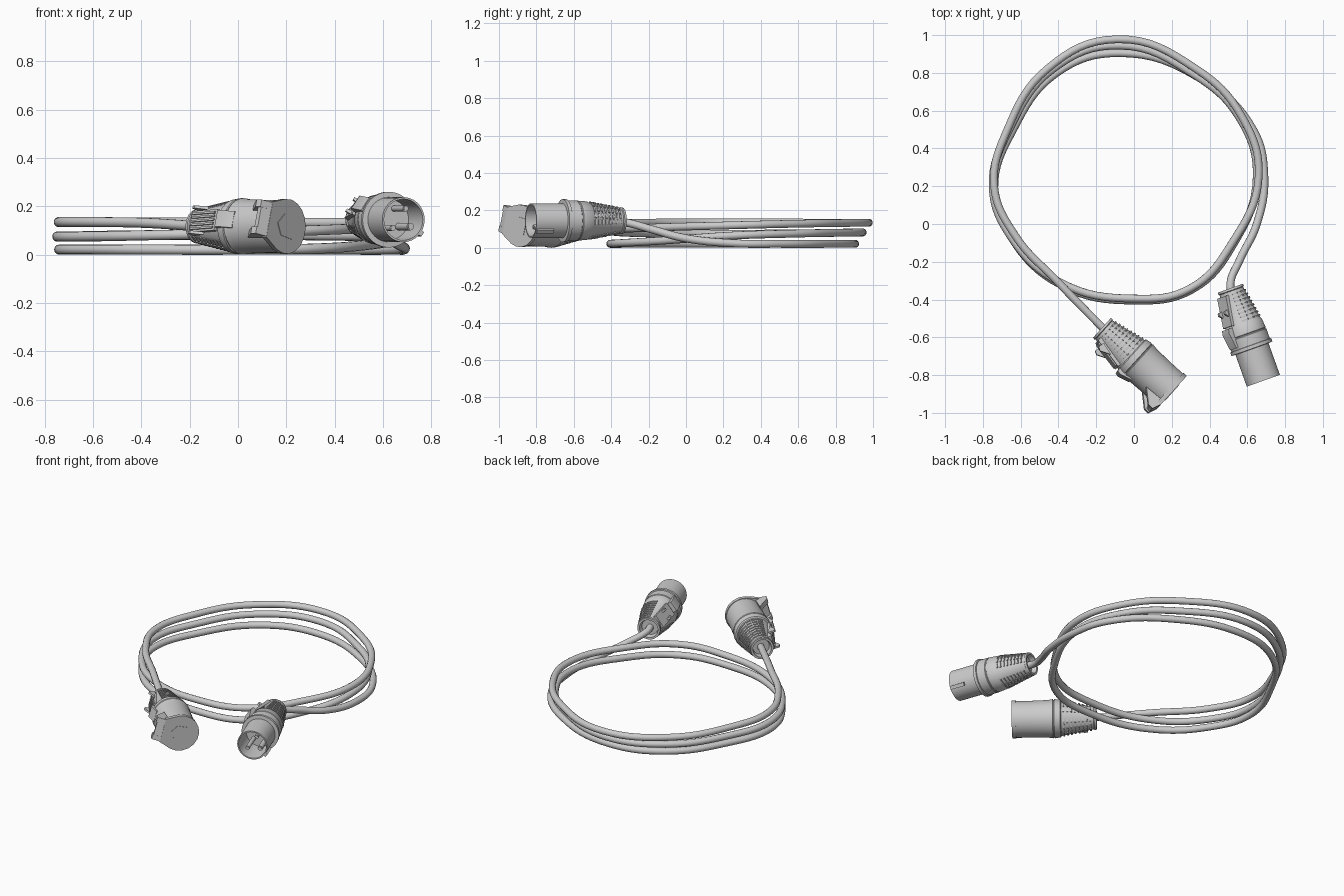
import bpy, bmesh
from math import sin, cos, pi, radians
from mathutils import Matrix, Vector

if "Cube" in bpy.data.objects:
    bpy.data.objects.remove(bpy.data.objects["Cube"])


def frame(origin, dx, dy, roll):
    """Local z = connector axis, local y = latch side, local x = sideways."""
    d = Vector((dx, dy, 0)).normalized()
    n = Vector((d.y, -d.x, 0))
    u = n * cos(roll) + Vector((0, 0, 1)) * sin(roll)
    m = Matrix((u.cross(d), u, d)).transposed().to_4x4()
    m.translation = origin
    return m


def finish(name, bm, m):
    bmesh.ops.recalc_face_normals(bm, faces=bm.faces)
    me = bpy.data.meshes.new(name)
    bm.to_mesh(me)
    bm.free()
    ob = bpy.data.objects.new(name, me)
    bpy.context.collection.objects.link(ob)
    ob.matrix_world = m
    return ob


def lathe(name, profile, m, n=48):
    bm = bmesh.new()
    vs = [bm.verts.new((r, 0, t)) for t, r in profile]
    es = [bm.edges.new(p) for p in zip(vs, vs[1:])]
    bmesh.ops.spin(bm, geom=vs + es, axis=(0, 0, 1), cent=(0, 0, 0),
                   angle=2 * pi, steps=n)
    bmesh.ops.remove_doubles(bm, verts=bm.verts, dist=1e-5)
    return finish(name, bm, m)


def add_prism(bm, pts, vec):
    f = bm.faces.new([bm.verts.new(p) for p in pts])
    g = bmesh.ops.extrude_face_region(bm, geom=[f])["geom"]
    bmesh.ops.translate(bm, vec=vec,
                        verts=[v for v in g if isinstance(v, bmesh.types.BMVert)])
    bm.faces.ensure_lookup_table()


def side_prism(name, profile, spans, m):
    """Profile in (axis, height), extruded sideways over each (x0, x1) span."""
    bm = bmesh.new()
    for x0, x1 in spans:
        add_prism(bm, [(x0, u, t) for t, u in profile], (x1 - x0, 0, 0))
    return finish(name, bm, m)


def grip_ribs(name, m, r0, r1, length, angles, rows):
    """Rows of small raised dashes over the tapered boot."""
    bm = bmesh.new()
    for i in range(rows):
        t = 0.035 + i * (length - 0.05) / (rows - 1)
        r = r0 + (r1 - r0) * t / length
        for a in angles:
            mat = (Matrix.Rotation(radians(a), 4, 'Z') @ Matrix.Translation((0, r, t))
                   @ Matrix.Diagonal((r * 0.3, 0.010, 0.009, 1)))
            bmesh.ops.create_cube(bm, size=1, matrix=mat)
    return finish(name, bm, m)


def rod(name, r, x, y, t0, t1, m):
    bm = bmesh.new()
    bmesh.ops.create_cone(bm, cap_ends=True, segments=20, radius1=r, radius2=r,
                          depth=t1 - t0, matrix=Matrix.Translation((x, y, (t0 + t1) / 2)))
    bmesh.ops.bevel(bm, geom=[e for e in bm.edges if all(v.co.z > t1 - 1e-4 for v in e.verts)],
                    offset=r * 0.3, segments=2, affect='EDGES')
    return finish(name, bm, m)


# Coiled cable: plug end, two and three-quarter turns rising, socket end
path = [
    (.525, -.39, .145), (.51, -.32, .135), (.56, -.19, .10), (.65, 0, .05), (.69, .25, .024),
    (.63, .5, .021), (.36, .765, .021), (-.08, .905, .021), (-.41, .8, .021), (-.64, .5, .021),
    (-.74, .19, .021), (-.65, -.07, .021), (-.39, -.32, .021), (0, -.405, .021),
    (.31, -.345, .025), (.53, -.1, .04), (.65, .25, .065), (.56, .56, .075), (.32, .79, .08),
    (-.08, .945, .082), (-.43, .82, .08), (-.66, .5, .076), (-.748, .2, .075),
    (-.65, -.07, .075), (-.39, -.31, .08), (0, -.395, .09), (.3, -.34, .10),
    (.52, -.1, .11), (.66, .25, .12), (.57, .57, .128), (.33, .82, .132), (-.09, .978, .134),
    (-.46, .82, .134), (-.67, .5, .135), (-.74, .2, .135), (-.63, -.06, .135),
    (-.4, -.31, .132), (-.2, -.515, .12), (-.13, -.585, .115)]
cu = bpy.data.curves.new("cable", 'CURVE')
cu.dimensions = '3D'
cu.bevel_depth = 0.021
cu.bevel_resolution = 4
cu.resolution_u = 8
cu.use_fill_caps = True
sp = cu.splines.new('BEZIER')
sp.bezier_points.add(len(path) - 1)
for b, p in zip(sp.bezier_points, path):
    b.co = p
    b.handle_left_type = b.handle_right_type = 'AUTO'
sp.use_smooth = True
bpy.context.collection.objects.link(bpy.data.objects.new("cable", cu))

# Plug: tapered boot, flange and open shroud
P = frame((.51, -.34, .145), .336, -.942, radians(35))
lathe("plug_body", [(.03, 0), (.03, .05), (0, .057), (0, .07), (.012, .072), (.016, .066),
                    (.2, .099), (.205, .103), (.255, .107), (.258, .104), (.262, .104),
                    (.265, .108), (.32, .108), (.322, .115), (.34, .115), (.342, .093),
                    (.52, .093), (.52, .085), (.35, .083), (.35, 0)], P)
grip_ribs("plug_grip", P, .064, .099, .2,
          [s * a for s in (-1, 1) for a in (62, 84, 106, 128, 150)], 8)
for i, (r, a) in enumerate([(.0155, 180), (.0125, 78), (.0125, -78)]):
    rod(f"plug_pin_{i + 1}", r, .05 * sin(radians(a)), .05 * cos(radians(a)), .345, .495, P)
side_prism("plug_key", [(.42, -.085), (.42, -.106), (.515, -.106), (.515, -.085)],
           [(-.011, .011)], P)
side_prism("plug_panel", [(.03, .04), (.03, .074), (.19, .103), (.20, .06)],
           [(-.042, .042)], P)
side_prism("plug_latch_lip", [(.20, .09), (.20, .122), (.225, .128), (.31, .114), (.31, .09)],
           [(-.032, .032)], P)
side_prism("plug_latch_fins", [(.10, .07), (.105, .108), (.12, .112), (.15, .08)],
           [(-.035, -.022), (.022, .035)], P)

# Socket: tapered boot and round housing
S = frame((-.17, -.55, .117), .74, -.67, radians(15))
lathe("socket_body", [(.03, 0), (.03, .05), (0, .057), (0, .07), (.012, .072), (.016, .067),
                      (.21, .104), (.215, .112), (.25, .117), (.253, .113), (.257, .113),
                      (.26, .117), (.29, .112), (.40, .109), (.482, .109), (.482, 0)], S)
grip_ribs("socket_grip", S, .065, .104, .21,
          [s * a for s in (-1, 1) for a in (58, 79, 100, 121, 142, 163)], 8)
side_prism("socket_panel", [(.03, .04), (.03, .076), (.20, .108), (.21, .06)],
           [(-.045, .045)], S)
side_prism("socket_panel_ribs", [(.04, .06), (.04, .085), (.19, .113), (.19, .08)],
           [(x - .004, x + .004) for x in (-.032, -.016, 0, .016, .032)], S)
side_prism("socket_fins", [(.06, .07), (.055, .105), (.075, .115), (.13, .09)],
           [(-.06, -.048), (.048, .06)], S)
side_prism("socket_catch", [(.21, .09), (.215, .125), (.235, .13), (.30, .112), (.30, .09)],
           [(-.035, .035)], S)

# Hinged lid: flat hinge side, rounded rim, pentagonal raised mark
bm = bmesh.new()
rim = [(-.075, .112), (.075, .112)]
rim += [(.114 * cos(radians(a)), .114 * sin(radians(a))) for a in range(20, -201, -20)]
add_prism(bm, [(x, y, .48) for x, y in rim], (0, 0, .024))
finish("socket_lid", bm, S)
bm = bmesh.new()
mark = [(-.045, -.04), (.045, -.04), (.045, .03), (0, .062), (-.045, .03)]
add_prism(bm, [(x, y, .502) for x, y in mark], (0, 0, .005))
finish("lid_mark", bm, S)

# Lid hinge: two gussets with a bridge and pin
side_prism("hinge_gussets", [(.385, .095), (.455, .158), (.485, .16), (.504, .11), (.48, .09)],
           [(-.072, -.042), (.042, .072)], S)
side_prism("hinge_bridge", [(.44, .095), (.462, .15), (.485, .155), (.504, .108)],
           [(-.042, .042)], S)

# Smooth shading with crisp edges
for ob in bpy.context.scene.objects:
    ob.select_set(ob.type == 'MESH')
    if ob.type == 'MESH':
        bpy.context.view_layer.objects.active = ob
bpy.ops.object.shade_smooth_by_angle(angle=radians(35))
